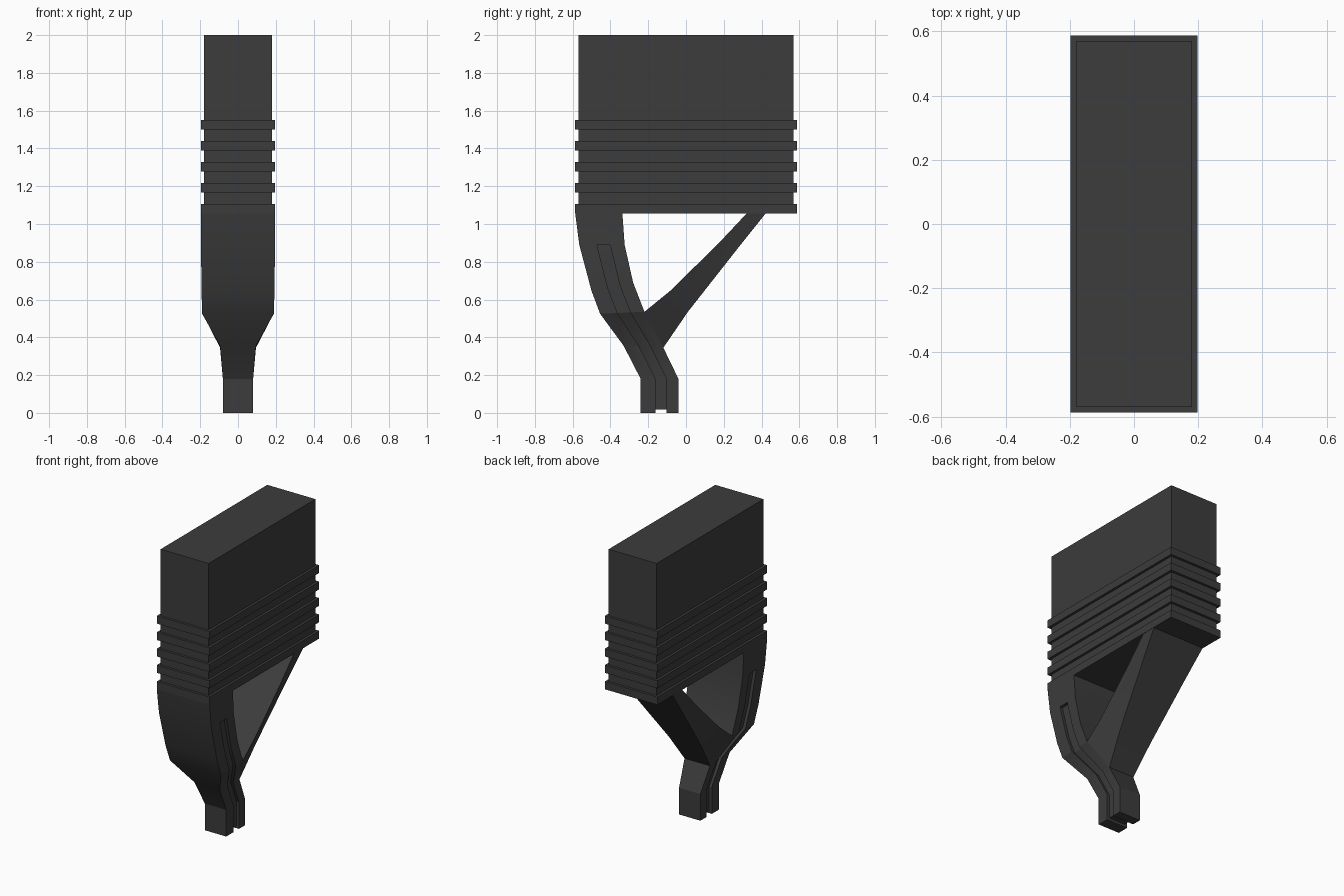
import bpy, bmesh, math
from mathutils import Vector

if "Cube" in bpy.data.objects:
    bpy.data.objects.remove(bpy.data.objects["Cube"])

mat = bpy.data.materials.new("dark_polymer")
mat.diffuse_color = (0.045, 0.045, 0.045, 1)
mat.use_nodes = True
mat.node_tree.nodes["Principled BSDF"].inputs["Base Color"].default_value = mat.diffuse_color


def make_object(name, bm):
    bmesh.ops.recalc_face_normals(bm, faces=bm.faces)
    mesh = bpy.data.meshes.new(name)
    bm.to_mesh(mesh)
    bm.free()
    mesh.materials.append(mat)
    ob = bpy.data.objects.new(name, mesh)
    bpy.context.collection.objects.link(ob)
    return ob


def loft(name, sections):
    """Skin a list of four-point sections and cap both ends."""
    bm = bmesh.new()
    rings = [[bm.verts.new(p) for p in s] for s in sections]
    for a, b in zip(rings, rings[1:]):
        for i in range(4):
            j = (i + 1) % 4
            bm.faces.new((a[i], a[j], b[j], b[i]))
    bm.faces.new(rings[0])
    bm.faces.new(rings[-1])
    return make_object(name, bm)


def box(name, x0, x1, y0, y1, z0, z1):
    return loft(name, [[(x0, y0, z), (x1, y0, z), (x1, y1, z), (x0, y1, z)]
                       for z in (z0, z1)])


def section(a, b, wa, wb):
    """Section spanning side-profile points a and b, with half widths."""
    return [(-wa, *a), (wa, *a), (wb, *b), (-wb, *b)]


def smooth(ob, degrees):
    bpy.ops.object.select_all(action='DESELECT')
    ob.select_set(True)
    bpy.context.view_layer.objects.active = ob
    bpy.ops.object.shade_smooth_by_angle(angle=math.radians(degrees))


# Main block and its five raised bands
box("main_block", -0.18, 0.18, -0.57, 0.57, 1.06, 2.0)
for i in range(5):
    z = 1.055 + i * 0.111
    box(f"band_{i + 1}", -0.197, 0.197, -0.587, 0.587, z, z + 0.052)

# Curved front leg: outer (y, z), inner (y, z), half width
rows = [((-0.587, 1.06), (-0.337, 1.06), 0.197),
        ((-0.565, 0.89), (-0.325, 0.89), 0.196),
        ((-0.50, 0.645), (-0.28, 0.69), 0.193),
        ((-0.455, 0.525), (-0.22, 0.535), 0.19),
        ((-0.33, 0.355), (-0.12, 0.345), 0.095),
        ((-0.24, 0.18), (-0.04, 0.18), 0.08),
        ((-0.24, 0.0), (-0.04, 0.0), 0.08)]
leg = loft("curved_leg", [section(a, b, w, w) for a, b, w in rows])

# Groove cutters: one down each side of the leg and one across its foot
groove_rows = rows[1:] + [((-0.24, -0.1), (-0.04, -0.1), 0.08)]
cutters = []
for side in (-1, 1):
    secs = []
    for a, b, w in groove_rows:
        p, q = [Vector(a).lerp(Vector(b), t) for t in (0.39, 0.68)]
        lo, hi = side * (w - 0.02), side * (w + 0.1)
        secs.append([(lo, *p), (hi, *p), (hi, *q), (lo, *q)])
    cutters.append(loft("groove_cutter", secs))
cutters.append(box("foot_cutter", -0.2, 0.2, -0.162, -0.104, -0.1, 0.018))

bpy.context.view_layer.objects.active = leg
for c in cutters:
    c.hide_render = True
    mod = leg.modifiers.new("groove", 'BOOLEAN')
    mod.operation = 'DIFFERENCE'
    mod.solver = 'EXACT'
    mod.object = c
    bpy.ops.object.modifier_apply(modifier=mod.name)
for c in cutters:
    bpy.data.objects.remove(c, do_unlink=True)
smooth(leg, 25)

# Diagonal brace from the leg up to the back of the block
brace = loft("diagonal_brace", [
    section((-0.22, 0.535), (-0.12, 0.345), 0.19, 0.095),
    section((-0.085, 0.645), (0.01, 0.535), 0.19, 0.122),
    section((0.17, 0.895), (0.285, 0.885), 0.193, 0.17),
    section((0.325, 1.06), (0.425, 1.06), 0.195, 0.195)])
smooth(brace, 25)
